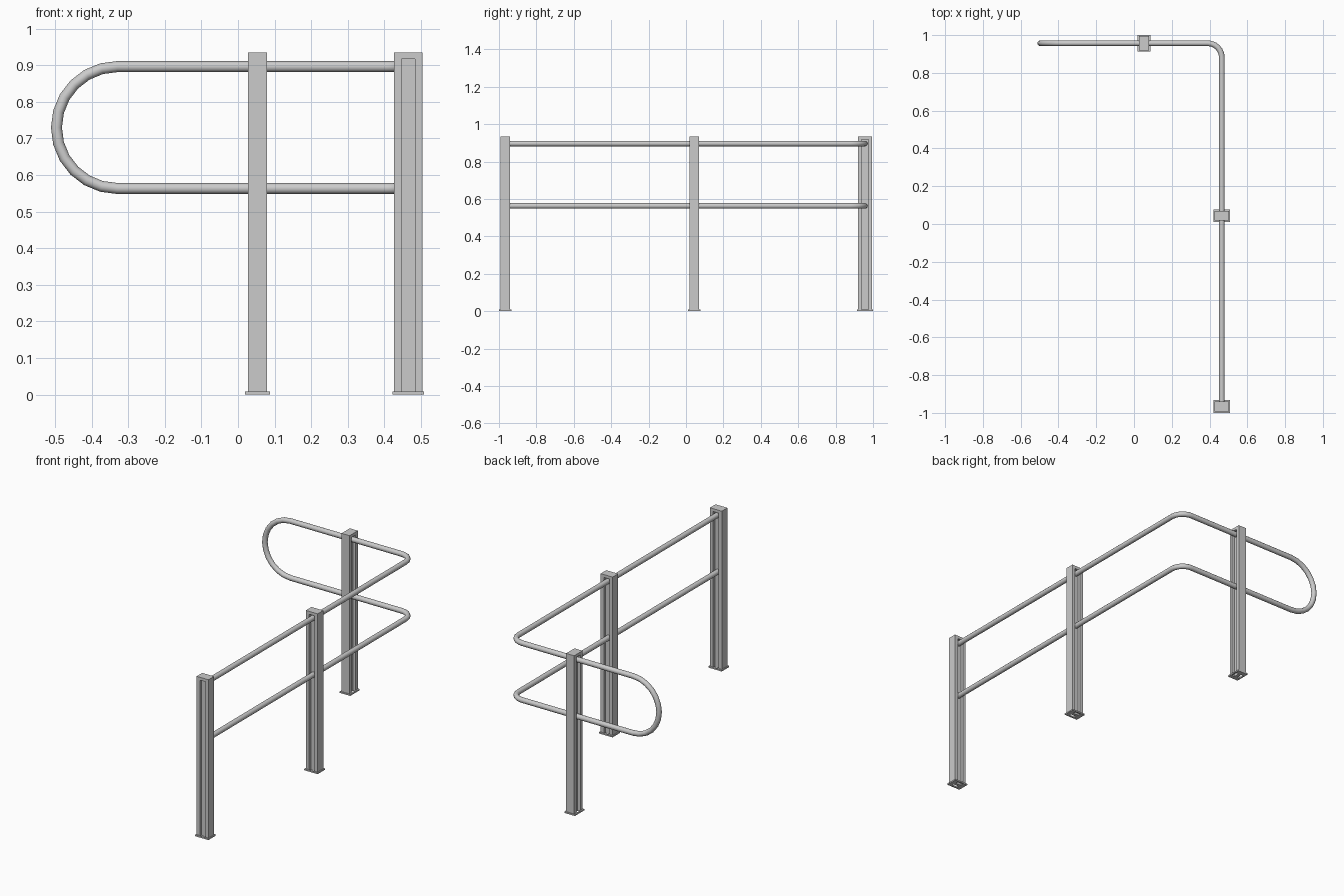
import bpy, bmesh
from math import sin, cos, pi, radians
from mathutils import Matrix, Vector

if "Cube" in bpy.data.objects:
    bpy.data.objects.remove(bpy.data.objects["Cube"])

# Overall measurements
W, D = 0.077, 0.052            # post section: wide face x narrow face
FLANGE, WEB = 0.0205, 0.018    # flange thickness, web between the two slots
TOP, CAP = 0.934, 0.017
FOOT_W, FOOT_D, FOOT_H = 0.087, 0.068, 0.008
X_RAIL, Y_RAIL = 0.465, 0.957
Z_HI, Z_LO, R = 0.896, 0.563, 0.015


def prism(bm, pts, z0, z1):
    """Extrude a flat outline from z0 to z1."""
    f = bm.faces.new([bm.verts.new((x, y, z0)) for x, y in pts])
    top = bmesh.ops.extrude_face_region(bm, geom=[f])["geom"]
    bmesh.ops.translate(bm, vec=(0, 0, z1 - z0),
                        verts=[v for v in top if isinstance(v, bmesh.types.BMVert)])


def rect(w, d):
    return [(-w / 2, -d / 2), (w / 2, -d / 2), (w / 2, d / 2), (-w / 2, d / 2)]


def post(name, x, y, turn=0):
    bm = bmesh.new()
    # H-shaped shaft with a slot on each wide face
    a, b, s, t = W / 2, D / 2, W / 2 - FLANGE, WEB / 2
    prism(bm, [(-a, -b), (-s, -b), (-s, -t), (s, -t), (s, -b), (a, -b),
               (a, b), (s, b), (s, t), (-s, t), (-s, b), (-a, b)], 0, TOP - CAP)
    # Closed cap
    prism(bm, rect(W, D), TOP - CAP, TOP)
    # Open collar at the foot
    inner, outer = rect(W, D), rect(FOOT_W, FOOT_D)
    for i in range(4):
        j = (i + 1) % 4
        prism(bm, [outer[i], outer[j], inner[j], inner[i]], 0, FOOT_H)
    bmesh.ops.recalc_face_normals(bm, faces=bm.faces)
    me = bpy.data.meshes.new(name)
    bm.to_mesh(me)
    bm.free()
    ob = bpy.data.objects.new(name, me)
    ob.matrix_world = Matrix.Translation((x, y, 0)) @ Matrix.Rotation(turn, 4, 'Z')
    bpy.context.collection.objects.link(ob)


post("front_post", X_RAIL, -0.966)
post("middle_post", X_RAIL, 0.044)
post("back_post", 0.053, Y_RAIL, radians(90))


def run(z, rc=0.075, n=6):
    """One rail level: front post, rounded corner, towards the end loop."""
    pts = [(X_RAIL, -0.966, z)]
    for i in range(n + 1):
        a = pi / 2 * i / n
        pts.append((X_RAIL - rc + rc * cos(a), Y_RAIL - rc + rc * sin(a), z))
    return pts


# Continuous rail: upper run, half-round return, lower run
rb = (Z_HI - Z_LO) / 2
cx, cz, n = -0.496 + rb, (Z_HI + Z_LO) / 2, 12
loop = [(cx - rb * sin(pi * i / n), Y_RAIL, cz + rb * cos(pi * i / n)) for i in range(n + 1)]
path = run(Z_HI) + loop + run(Z_LO)[::-1]

cu = bpy.data.curves.new("handrail", 'CURVE')
cu.dimensions = '3D'
cu.bevel_depth = R
cu.bevel_resolution = 4
cu.use_fill_caps = True
sp = cu.splines.new('POLY')
sp.points.add(len(path) - 1)
for p, co in zip(sp.points, path):
    p.co = (*co, 1)
sp.use_smooth = True
rail = bpy.data.objects.new("handrail", cu)
bpy.context.collection.objects.link(rail)

# Turn the rail into a smooth mesh
bpy.context.view_layer.objects.active = rail
rail.select_set(True)
bpy.ops.object.convert(target='MESH')
bpy.ops.object.shade_smooth_by_angle(angle=radians(40))
